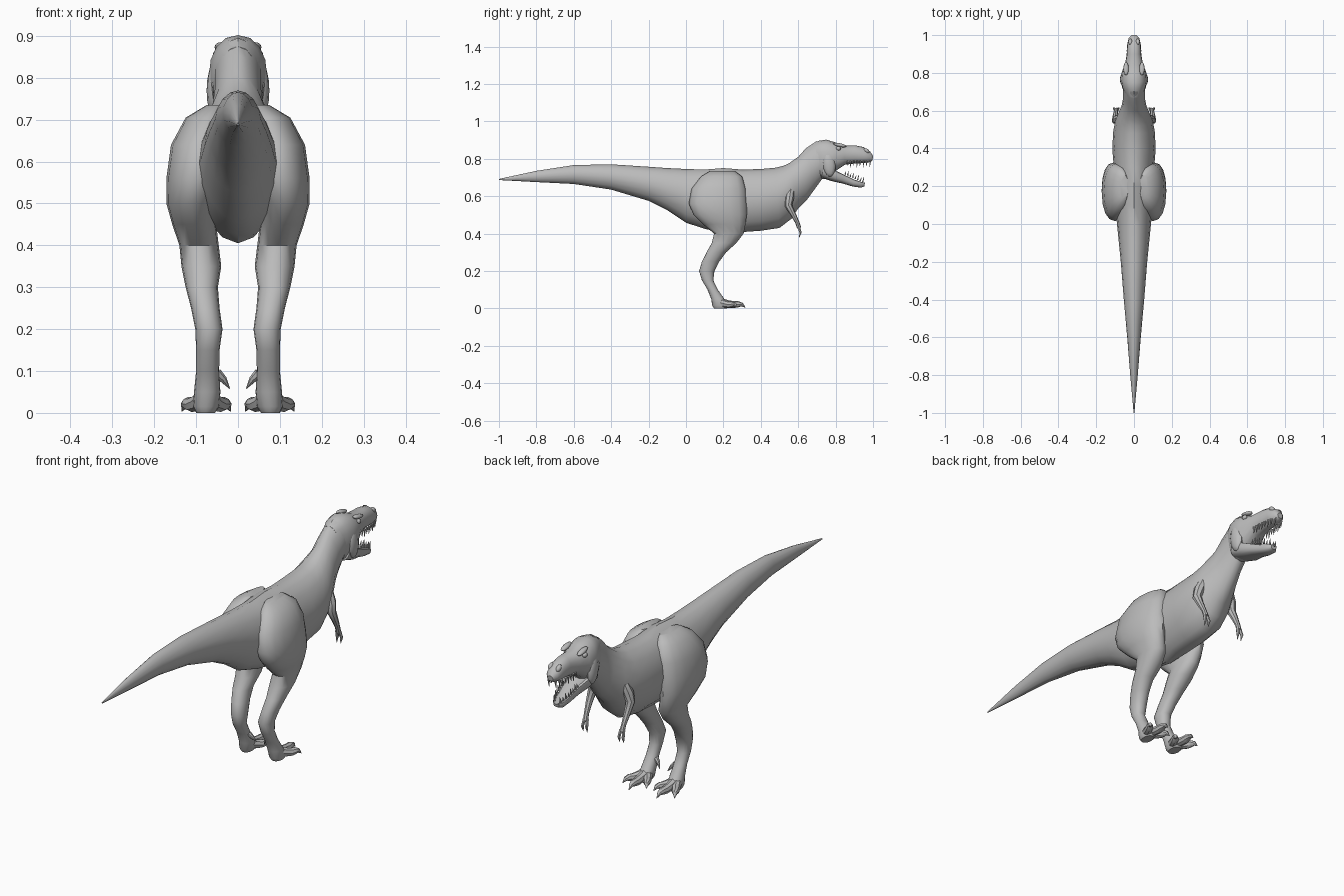
import bpy
import bmesh
import math
from mathutils import Vector

cube = bpy.data.objects.get("Cube")
if cube:
    bpy.data.objects.remove(cube, do_unlink=True)

GREY = (0.5, 0.5, 0.5, 1.0)
hide = bpy.data.materials.new("grey hide")
hide.use_nodes = True
hide.diffuse_color = GREY
hide.node_tree.nodes["Principled BSDF"].inputs["Base Color"].default_value = GREY


def finish(name, bm, mirrored=False, sharp=40):
    """Turn a bmesh into a smooth grey object, optionally mirrored across x."""
    bmesh.ops.recalc_face_normals(bm, faces=bm.faces)
    mesh = bpy.data.meshes.new(name)
    bm.to_mesh(mesh)
    bm.free()
    mesh.materials.append(hide)
    mesh.shade_smooth()
    mesh.set_sharp_from_angle(angle=math.radians(sharp))
    obj = bpy.data.objects.new(name, mesh)
    bpy.context.scene.collection.objects.link(obj)
    if mirrored:
        obj.modifiers.new("mirror", 'MIRROR').use_mirror_merge = False
    return obj


def skin(bm, rings):
    """Bridge a series of point rings and cap both ends."""
    loops = [[bm.verts.new(p) for p in ring] for ring in rings]
    for a, b in zip(loops, loops[1:]):
        for i in range(len(a)):
            j = (i + 1) % len(a)
            bm.faces.new((a[i], a[j], b[j], b[i]))
    bm.faces.new(loops[0])
    bm.faces.new(loops[-1])


def oval(center, side, up, power=2.0, count=16, dip=0.0):
    """Superellipse ring; dip hollows the upper middle."""
    ring = []
    for i in range(count):
        angle = math.tau * i / count
        c, s = math.cos(angle), math.sin(angle)
        u = math.copysign(abs(c) ** (2 / power), c)
        v = math.copysign(abs(s) ** (2 / power), s)
        ring.append(center + side * u + up * (v - dip * max(0, s) ** 4))
    return ring


def spine_loft(name, sections, power, dip=0.0):
    """Loft through (top y, top z, bottom y, bottom z, half width)."""
    bm = bmesh.new()
    rings = []
    for ty, tz, by, bz, width in sections:
        top, bottom = Vector((0, ty, tz)), Vector((0, by, bz))
        rings.append(oval((top + bottom) / 2, Vector((width, 0, 0)),
                          (top - bottom) / 2, power, dip=dip))
    skin(bm, rings)
    return finish(name, bm)


def tube(bm, points, radii, count=8):
    """Tapered tube following a path."""
    path = [Vector(p) for p in points]
    rings = []
    for i, p in enumerate(path):
        along = (path[min(i + 1, len(path) - 1)] - path[max(i - 1, 0)]).normalized()
        ref = Vector((1, 0, 0)) if abs(along.x) < 0.8 else Vector((0, 0, 1))
        up = along.cross(ref).normalized()
        side = up.cross(along)
        rings.append(oval(p, side * radii[i], up * radii[i], count=count))
    skin(bm, rings)


def ball(name, center, size, tilt=0.0):
    """Squashed sphere, mirrored to both sides."""
    bm = bmesh.new()
    bmesh.ops.create_uvsphere(bm, u_segments=12, v_segments=8, radius=1)
    for v in bm.verts:
        v.co = Vector(a * b for a, b in zip(v.co, size))
        v.co.z += tilt * v.co.y
        v.co += Vector(center)
    return finish(name, bm, True)


# Tail, trunk and neck in one loft with a ridged back
spine_loft("body", [
    (-1, .692, -1, .686, .002),
    (-.8, .735, -.8, .675, .02),
    (-.6, .766, -.6, .665, .036),
    (-.4, .77, -.4, .635, .054),
    (-.2, .757, -.2, .575, .07),
    (-.1, .75, -.1, .525, .08),
    (0, .745, 0, .458, .09),
    (.1, .742, .1, .425, .1),
    (.2, .75, .2, .405, .105),
    (.3, .742, .3, .408, .107),
    (.4, .745, .4, .415, .115),
    (.48, .752, .5, .43, .11),
    (.52, .762, .565, .48, .1),
    (.55, .775, .6, .535, .088),
    (.6, .81, .65, .585, .066),
    (.64, .855, .69, .64, .058),
    (.7, .895, .73, .695, .058),
], 1.85)

# Skull with cheeks and a narrow snout
spine_loft("skull", [
    (.67, .875, .7, .7, .045),
    (.71, .896, .73, .69, .062),
    (.75, .902, .77, .7, .07),
    (.8, .887, .8, .735, .066),
    (.84, .87, .85, .768, .048),
    (.9, .872, .9, .774, .038),
    (.95, .862, .95, .777, .036),
    (.985, .838, .985, .782, .028),
    (1, .815, .997, .79, .014),
], 2.2)

# Open lower jaw, hollowed along its top
spine_loft("lower_jaw", [
    (.75, .78, .72, .7, .06),
    (.8, .755, .78, .68, .06),
    (.845, .73, .835, .668, .044),
    (.9, .7, .89, .652, .034),
    (.94, .685, .935, .645, .028),
    (.958, .677, .953, .652, .014),
], 2.6, dip=0.9)

# Teeth along both jaws
bm = bmesh.new()
TEETH = 8
for i in range(TEETH):
    t = i / (TEETH - 1)
    size = .018 + .008 * (i % 2)
    upper = Vector((.036 - .018 * t ** 3, .865 + .12 * t, .79))
    lower = Vector((.036 - .02 * t ** 2, .85 + .095 * t, .715 - .04 * t))
    tube(bm, [upper, upper - Vector((0, .004, size + .01))], [.006, .001], 6)
    tube(bm, [lower, lower + Vector((0, .006, size))], [.005, .001], 6)
finish("teeth", bm, True)

# Brow ridges, eyes and nostril bumps
ball("brow_ridge", (.042, .822, .873), (.014, .035, .01), -.2)
ball("eye", (.05, .815, .855), (.01, .013, .011))
ball("cheek", (.055, .765, .77), (.02, .035, .065), -.3)
ball("nostril_bump", (.02, .965, .843), (.011, .016, .012), -.4)

# Thigh, shin and ankle: (height, inner x, outer x, back y, front y)
bm = bmesh.new()
rings = []
for z, inner, outer, back, front in [
    (.735, .03, .075, .13, .26),
    (.705, .02, .125, .08, .3),
    (.64, .02, .16, .03, .32),
    (.56, .03, .171, .015, .325),
    (.5, .05, .171, .04, .325),
    (.45, .052, .157, .09, .318),
    (.4, .046, .14, .15, .308),
    (.35, .04, .135, .138, .27),
    (.3, .048, .125, .11, .215),
    (.25, .044, .112, .085, .178),
    (.2, .037, .102, .07, .152),
    (.15, .044, .1, .085, .146),
    (.1, .045, .1, .115, .17),
    (.05, .042, .105, .135, .205),
    (.015, .045, .108, .14, .23),
    (0, .055, .1, .15, .22),
]:
    middle = Vector(((inner + outer) / 2, (back + front) / 2, z))
    rings.append(oval(middle, Vector(((outer - inner) / 2, 0, 0)),
                      Vector((0, (front - back) / 2, 0)), 2.2))
skin(bm, rings)
finish("leg", bm, True)

# Three splayed clawed toes and a small inner dewclaw
bm = bmesh.new()
for tip_x, tip_y in ((.018, .265), (.072, .318), (.134, .275)):
    root, tip = Vector((.075, .17, .035)), Vector((tip_x, tip_y, .004))
    path = [root.lerp(tip, t) for t in (0, .35, .6, .75, .88, 1)]
    for p, z in zip(path, (.035, .024, .02, .022, .02, .004)):
        p.z = z
    tube(bm, path, [.026, .02, .018, .016, .01, .001])
tube(bm, [(.05, .15, .095), (.035, .155, .08), (.02, .165, .058)], [.012, .009, .001])
finish("toes", bm, True)

# Short arms with two clawed fingers
bm = bmesh.new()
tube(bm, [(.075, .56, .63), (.09, .553, .59), (.098, .548, .55), (.098, .572, .505),
          (.096, .595, .46), (.094, .605, .43)],
     [.02, .024, .02, .015, .011, .012])
for spread in (-1, 1):
    x = .094 + spread * .007
    tube(bm, [(x, .603, .436), (x + spread * .004, .612, .405),
              (x + spread * .003, .606, .38)], [.008, .007, .001], 6)
finish("arm", bm, True)
